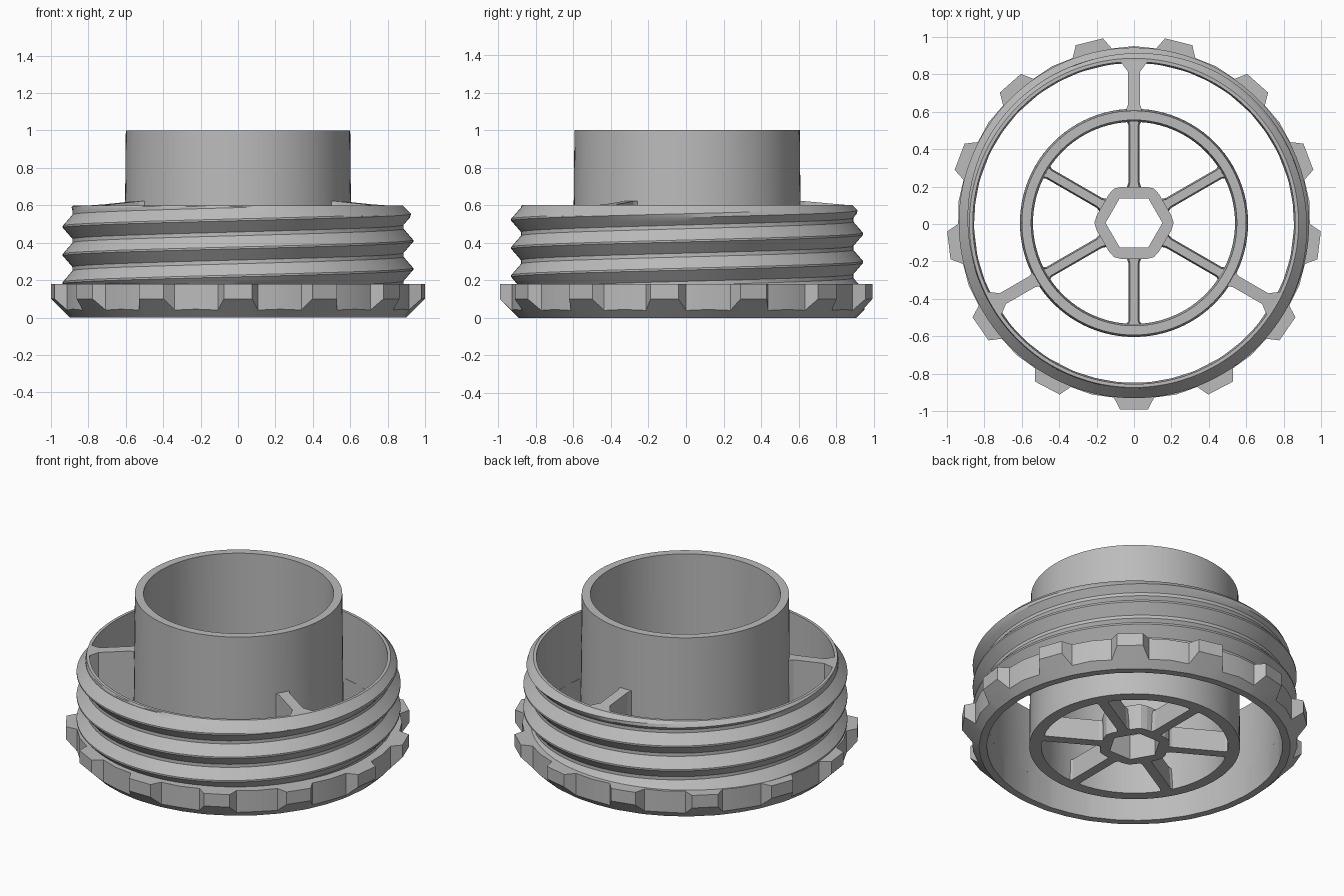
import bpy
import bmesh
from math import pi, tau, sin, cos, radians

if "Cube" in bpy.data.objects:
    bpy.data.objects.remove(bpy.data.objects["Cube"])

SHIFT_Y = 0.006          # the odd tooth count puts the axis slightly off centre
SEG = 96

grey = bpy.data.materials.new("plain grey")
grey.use_nodes = True
COLOUR = (0.5, 0.5, 0.5, 1)
grey.diffuse_color = COLOUR
grey.node_tree.nodes["Principled BSDF"].inputs["Base Color"].default_value = COLOUR


def polar(r, a, z):
    return (r * cos(a), r * sin(a), z)


def finish(bm, name, smooth=True):
    """Weld, orient and turn a bmesh into a shaded object."""
    bmesh.ops.remove_doubles(bm, verts=bm.verts[:], dist=0.0002)
    bmesh.ops.recalc_face_normals(bm, faces=bm.faces[:])
    mesh = bpy.data.meshes.new(name)
    bm.to_mesh(mesh)
    bm.free()
    mesh.materials.append(grey)
    obj = bpy.data.objects.new(name, mesh)
    obj.location.y = SHIFT_Y
    bpy.context.collection.objects.link(obj)
    if smooth:
        bpy.ops.object.select_all(action="DESELECT")
        bpy.context.view_layer.objects.active = obj
        obj.select_set(True)
        bpy.ops.object.shade_smooth_by_angle(angle=radians(25))
    return obj


def skin(bm, columns, loop_rows=False):
    """Bridge neighbouring columns of points with quads."""
    cols = [[bm.verts.new(p) for p in c] for c in columns]
    for a, b in zip(cols, cols[1:]):
        rows = len(a)
        for j in range(rows if loop_rows else rows - 1):
            k = (j + 1) % rows
            quad = (a[j], b[j], b[k], a[k])
            if len({tuple(round(c, 4) for c in v.co) for v in quad}) > 2:
                bm.faces.new(quad)


def lathe(name, profile):
    """Revolve a closed (radius, height) section around z."""
    bm = bmesh.new()
    skin(bm, [[polar(r, tau * i / SEG, z) for r, z in profile]
              for i in range(SEG + 1)], True)
    return finish(bm, name)


def prism(bm, bottom, top):
    """Closed solid between two outlines with equal point counts."""
    lo = [bm.verts.new(p) for p in bottom]
    hi = [bm.verts.new(p) for p in top]
    n = len(lo)
    bm.faces.new(lo[::-1])
    bm.faces.new(hi)
    for i in range(n):
        bm.faces.new((lo[i], lo[(i + 1) % n], hi[(i + 1) % n], hi[i]))


def turned(points, a):
    """Rotate (along, across, height) points about z by angle a."""
    return [(x * cos(a) - y * sin(a), x * sin(a) + y * cos(a), z) for x, y, z in points]


# Toothed grip flange: straight-sided teeth cut by a 45 degree underside
TEETH, FLANGE_TOP, FOOT, BORE = 13, 0.18, 0.9, 0.855
step = tau / TEETH
columns = []
for t in range(TEETH + 1):
    mid = -pi / 2 + t * step
    for r, half in ((0.94, -0.115), (1.0, -0.075), (1.0, 0.075), (0.94, 0.115), (0.945, step / 2)):
        a = mid + half
        columns.append([polar(BORE, a, 0), polar(FOOT, a, 0), polar(r, a, r - FOOT),
                        polar(r, a, FLANGE_TOP), polar(BORE, a, FLANGE_TOP)])
        if t == TEETH:
            break
bm = bmesh.new()
skin(bm, columns, True)
grip_flange = finish(bm, "grip_flange")

# Threaded collar: helical ridge, with the top end trimmed by a chamfer
PITCH, ROOT, CREST, COLLAR_TOP = 0.15, 0.885, 0.937, 0.6
thread = [(-0.065, ROOT), (-0.005, CREST), (0.005, CREST), (0.065, ROOT), (0.085, ROOT)]
SUB = 3


def thread_column(a):
    pts = []
    for k in range(-2, 4):
        base = 0.26 + PITCH * (a / tau + k)
        for (z0, r0), (z1, r1) in zip(thread, thread[1:]):
            for s in range(SUB):
                f = s / SUB
                z, r = base + z0 + (z1 - z0) * f, r0 + (r1 - r0) * f
                z = min(max(z, FLANGE_TOP - 0.01), COLLAR_TOP)
                limit = 0.88 + (COLLAR_TOP - z)
                pts.append(polar(min(r, limit) if z < COLLAR_TOP else 0.88, a, z))
    low, high = polar(ROOT, a, FLANGE_TOP - 0.01), polar(0.88, a, COLLAR_TOP)
    return ([polar(0.855, a, FLANGE_TOP - 0.01), low] + pts
            + [high, polar(0.862, a, COLLAR_TOP)])


bm = bmesh.new()
skin(bm, [thread_column(tau * i / 128) for i in range(129)], True)
threaded_collar = finish(bm, "threaded_collar")

# Central tube, drafted slightly inside and out
lathe("centre_tube", [(0.61, 0), (0.6, 1), (0.55, 1), (0.54, 0)])

# Three webs joining the tube to the collar, flared where they meet it
web_half = [(0.58, 0.05), (0.63, 0.033), (0.81, 0.033), (0.865, 0.075)]
web_plan = web_half + [(x, -y) for x, y in reversed(web_half)]
bm = bmesh.new()
for i in range(3):
    a = pi / 2 + i * tau / 3
    prism(bm, turned([(x, y, 0.3) for x, y in web_plan], a),
          turned([(x, y, 0.6 + (0.865 - x) * 0.09) for x, y in web_plan], a))
finish(bm, "collar_webs", False)

# Six low spokes inside the tube, wider at the foot
spoke_half = [(0.17, 0.045), (0.215, 0.03), (0.525, 0.03), (0.56, 0.05)]
spoke_plan = spoke_half + [(x, -y) for x, y in reversed(spoke_half)]
bm = bmesh.new()
for i in range(6):
    a = pi / 6 + i * tau / 6
    prism(bm, turned([(x, y, 0) for x, y in spoke_plan], a),
          turned([(x, y * 0.75, 0.14) for x, y in spoke_plan], a))
finish(bm, "inner_spokes", False)

# Hub with rounded hexagonal outside and a hexagonal socket through it
columns = []
for i in range(7):
    for off, r in ((-0.19, 0.204), (0, 0.212), (0.19, 0.204)):
        a = i * tau / 6 + off
        # socket radius follows the flat between two corners
        s = 0.152 * cos(pi / 6) / cos(pi / 6 - abs(off))
        columns.append([polar(r, a, 0), polar(r, a, 0.16), polar(s, a, 0.16), polar(s, a, 0)])
bm = bmesh.new()
skin(bm, columns[:19] + [columns[0]], True)
finish(bm, "hex_hub", False)
